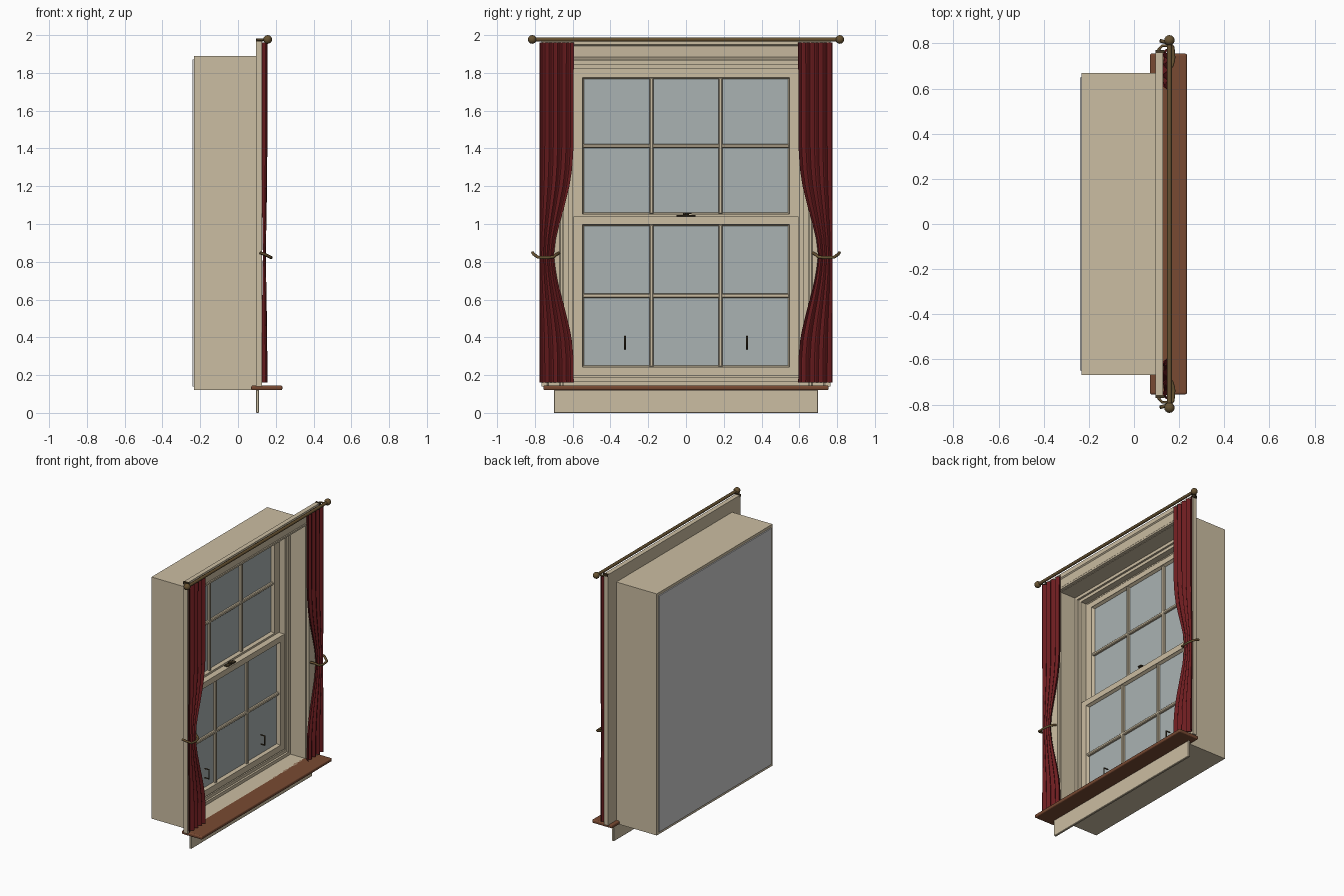
import bpy, bmesh, math
from mathutils import Vector

if "Cube" in bpy.data.objects:
    bpy.data.objects.remove(bpy.data.objects["Cube"])


def mat(name, r, g, b):
    m = bpy.data.materials.new(name)
    m.diffuse_color = (r, g, b, 1)
    m.use_nodes = True
    m.node_tree.nodes["Principled BSDF"].inputs["Base Color"].default_value = m.diffuse_color
    return m


TAN = mat("cream_paint", 0.60, 0.51, 0.36)
RED = mat("curtain_red", 0.15, 0.012, 0.014)
WOOD = mat("sill_wood", 0.19, 0.068, 0.032)
BRASS = mat("aged_brass", 0.135, 0.085, 0.032)
DARK = mat("dark_bronze", 0.06, 0.042, 0.02)
GLASS = mat("glass", 0.40, 0.45, 0.45)
GREY = mat("back_grey", 0.62, 0.62, 0.62)


def finish(name, bm, m, smooth=False):
    bmesh.ops.recalc_face_normals(bm, faces=bm.faces)
    me = bpy.data.meshes.new(name)
    bm.to_mesh(me)
    bm.free()
    me.materials.append(m)
    ob = bpy.data.objects.new(name, me)
    bpy.context.collection.objects.link(ob)
    if smooth:
        bpy.ops.object.select_all(action='DESELECT')
        ob.select_set(True)
        bpy.context.view_layer.objects.active = ob
        bpy.ops.object.shade_smooth_by_angle(angle=math.radians(40))
    return ob


def add_box(bm, x, y, z):
    r = bmesh.ops.create_cube(bm, size=1)
    for v in r["verts"]:
        v.co = Vector([(a[0] + a[1]) / 2 + c * (a[1] - a[0]) for a, c in zip((x, y, z), v.co)])


def boxes(name, m, *items, bevel=0, segments=1):
    bm = bmesh.new()
    for it in items:
        add_box(bm, *it)
    ob = finish(name, bm, m)
    if bevel:
        b = ob.modifiers.new("bevel", 'BEVEL')
        b.width, b.segments = bevel, segments
    return ob


def frame(name, m, w, z0, z1, profile, closed_bottom=True):
    """Mitred frame: profile points are (x, inset from the outer edge)."""
    bm = bmesh.new()
    rings = []
    corners = [(-1, 0), (-1, 1), (1, 1), (1, 0)]
    for sy, top in corners:
        ring = []
        for x, i in profile:
            zi = z1 - i if top else z0 + (i if closed_bottom else 0)
            ring.append(bm.verts.new((x, sy * (w - i), zi)))
        rings.append(ring)
    n = len(profile)
    for k in range(4 if closed_bottom else 3):
        a, b = rings[k], rings[(k + 1) % 4]
        for j in range(n):
            bm.faces.new((a[j], a[(j + 1) % n], b[(j + 1) % n], b[j]))
    if not closed_bottom:
        bm.faces.new(rings[0])
        bm.faces.new(rings[3])
    return finish(name, bm, m)


def tube(name, m, pts, r, smooth_path=True):
    cu = bpy.data.curves.new(name, 'CURVE')
    cu.dimensions = '3D'
    cu.bevel_depth, cu.bevel_resolution, cu.use_fill_caps = r, 2, True
    if smooth_path:
        s = cu.splines.new('NURBS')
        s.order_u, s.use_endpoint_u, s.resolution_u = 3, True, 5
    else:
        s = cu.splines.new('POLY')
    s.points.add(len(pts) - 1)
    for p, c in zip(s.points, pts):
        p.co = (*c, 1)
    cu.materials.append(m)
    ob = bpy.data.objects.new(name, cu)
    bpy.context.collection.objects.link(ob)


# Wall box lining and back panel
frame("wall_lining", TAN, 0.67, 0.12, 1.89,
      [(-0.232, 0), (0.097, 0), (0.097, 0.025), (-0.232, 0.025)])
boxes("back_panel", GREY, ((-0.24, -0.225), (-0.65, 0.65), (0.14, 1.87)))

# Casing with stepped moulding around the opening
frame("casing", TAN, 0.765, 0.14, 1.98,
      [(0.095, 0), (0.128, 0), (0.128, 0.03), (0.12, 0.037), (0.116, 0.095),
       (0.12, 0.1), (0.12, 0.112), (0.095, 0.112)], closed_bottom=False)

# Sill and apron
boxes("sill", WOOD, ((0.07, 0.235), (-0.755, 0.755), (0.12, 0.145)), bevel=0.008, segments=3)
boxes("apron", TAN, ((0.095, 0.112), (-0.70, 0.70), (0, 0.122)), bevel=0.003)

# Window frame holding the sashes
frame("window_frame", TAN, 0.647, 0.143, 1.868,
      [(-0.2, 0), (-0.025, 0), (-0.025, 0.025), (-0.04, 0.025), (-0.04, 0.047),
       (-0.085, 0.047), (-0.085, 0.055), (-0.2, 0.055)])


def sash(label, x, z0, z1, g0, g1):
    """One sash: rails, stiles, glass and glazing bars; x is its front."""
    bm = bmesh.new()
    w, gy = 0.595, 0.548
    for s in (-1, 1):
        add_box(bm, (x - 0.045, x), sorted((s * gy, s * w)), (z0, z1))
    add_box(bm, (x - 0.045, x), (-gy, gy), (z0, g0))
    add_box(bm, (x - 0.045, x), (-gy, gy), (g1, z1))
    finish(label + "_sash", bm, TAN)
    # Narrow bead sloping in towards the glass
    frame(label + "_bead", TAN, gy, g0, g1,
          [(x - 0.03, 0), (x - 0.006, 0), (x - 0.022, 0.008), (x - 0.03, 0.008)])
    boxes(label + "_glass", GLASS, ((x - 0.03, x - 0.024), (-gy, gy), (g0, g1)))
    zm = (g0 + g1) / 2
    boxes(label + "_glazing_bars", TAN,
          *[((x - 0.035, x - 0.006), (y - 0.011, y + 0.011), (g0, g1)) for y in (-0.183, 0.183)],
          ((x - 0.035, x - 0.007), (-gy, gy), (zm - 0.011, zm + 0.011)), bevel=0.005)


sash("lower", -0.04, 0.198, 1.04, 0.243, 0.998)
sash("upper", -0.087, 1.0, 1.822, 1.052, 1.775)

# Sash lock on the meeting rail
boxes("sash_lock", DARK, ((-0.078, -0.048), (-0.05, 0.05), (1.04, 1.048)),
      ((-0.073, -0.05), (-0.016, 0.016), (1.048, 1.06)),
      ((-0.06, -0.035), (-0.006, 0.03), (1.052, 1.06)), bevel=0.002)

# Curtain inner edge by height (z, y)
EDGE = [(0.16, 0.594), (0.3, 0.596), (0.4, 0.606), (0.5, 0.628), (0.6, 0.655), (0.72, 0.685),
        (0.83, 0.7), (0.92, 0.69), (1.0, 0.67), (1.1, 0.642), (1.2, 0.617), (1.3, 0.602),
        (1.42, 0.595), (1.96, 0.594)]


def edge_at(z):
    for (za, ya), (zb, yb) in zip(EDGE, EDGE[1:]):
        if z <= zb:
            return ya + (yb - ya) * (z - za) / (zb - za)
    return EDGE[-1][1]


def curtain(name, side):
    bm = bmesh.new()
    rows, cols = 40, 32
    grids = []
    for thick in (0, 0.006):
        g = []
        for r in range(rows + 1):
            z = 0.16 + 1.8 * r / rows
            y0 = edge_at(z)
            amp = 0.011 * (0.35 + 0.65 * (0.776 - y0) / 0.182 - 0.2 * (y0 - 0.594) / 0.106)
            row = []
            for c in range(cols + 1):
                t = c / cols
                fold = math.cos(t * 4 * 2 * math.pi + 0.6) + 0.25 * math.sin(t * 11 + 1)
                row.append(bm.verts.new((0.143 + amp * fold - thick, side * (y0 + (0.776 - y0) * t), z)))
            g.append(row)
        grids.append(g)
    for g in grids:
        for a, b in zip(g, g[1:]):
            for c in range(cols):
                bm.faces.new((a[c], a[c + 1], b[c + 1], b[c]))
    f, k = grids
    for r in range(rows):
        for c in (0, cols):
            bm.faces.new((f[r][c], f[r + 1][c], k[r + 1][c], k[r][c]))
    for c in range(cols):
        for r in (0, rows):
            bm.faces.new((f[r][c], f[r][c + 1], k[r][c + 1], k[r][c]))
    finish(name, bm, RED, True)


def ball(name, y, r):
    bm = bmesh.new()
    bmesh.ops.create_uvsphere(bm, u_segments=16, v_segments=10, radius=r)
    bmesh.ops.translate(bm, verts=bm.verts, vec=(0.157, y, 1.977))
    finish(name, bm, BRASS, True)


# Rod across the top
tube("curtain_rod", BRASS, [(0.157, -0.8, 1.977), (0.157, 0.8, 1.977)], 0.011, False)

for side, label in ((-1, "left"), (1, "right")):
    curtain(label + "_curtain", side)
    ball(label + "_finial", side * 0.814, 0.023)
    # Rod bracket
    tube(label + "_rod_bracket", BRASS,
         [(0.1, side * 0.762, 1.975), (0.125, side * 0.79, 1.975), (0.157, side * 0.79, 1.975)], 0.006, False)
    boxes(label + "_bracket_plate", DARK,
          ((0.095, 0.135), sorted((side * 0.757, side * 0.771)), (1.965, 1.983)))
    # Curtain holdback curling round the front of the curtain
    tube(label + "_holdback", BRASS,
         [(0.115, side * 0.812, 0.848), (0.14, side * 0.806, 0.84), (0.172, side * 0.785, 0.824),
          (0.176, side * 0.735, 0.822), (0.168, side * 0.7, 0.826), (0.14, side * 0.685, 0.84),
          (0.115, side * 0.672, 0.846)], 0.008)
    # Sash lift handle
    y = side * 0.323
    tube(label + "_sash_handle", DARK,
         [(-0.042, y, 0.338), (-0.01, y, 0.338), (-0.01, y, 0.405), (-0.042, y, 0.405)], 0.005, False)
